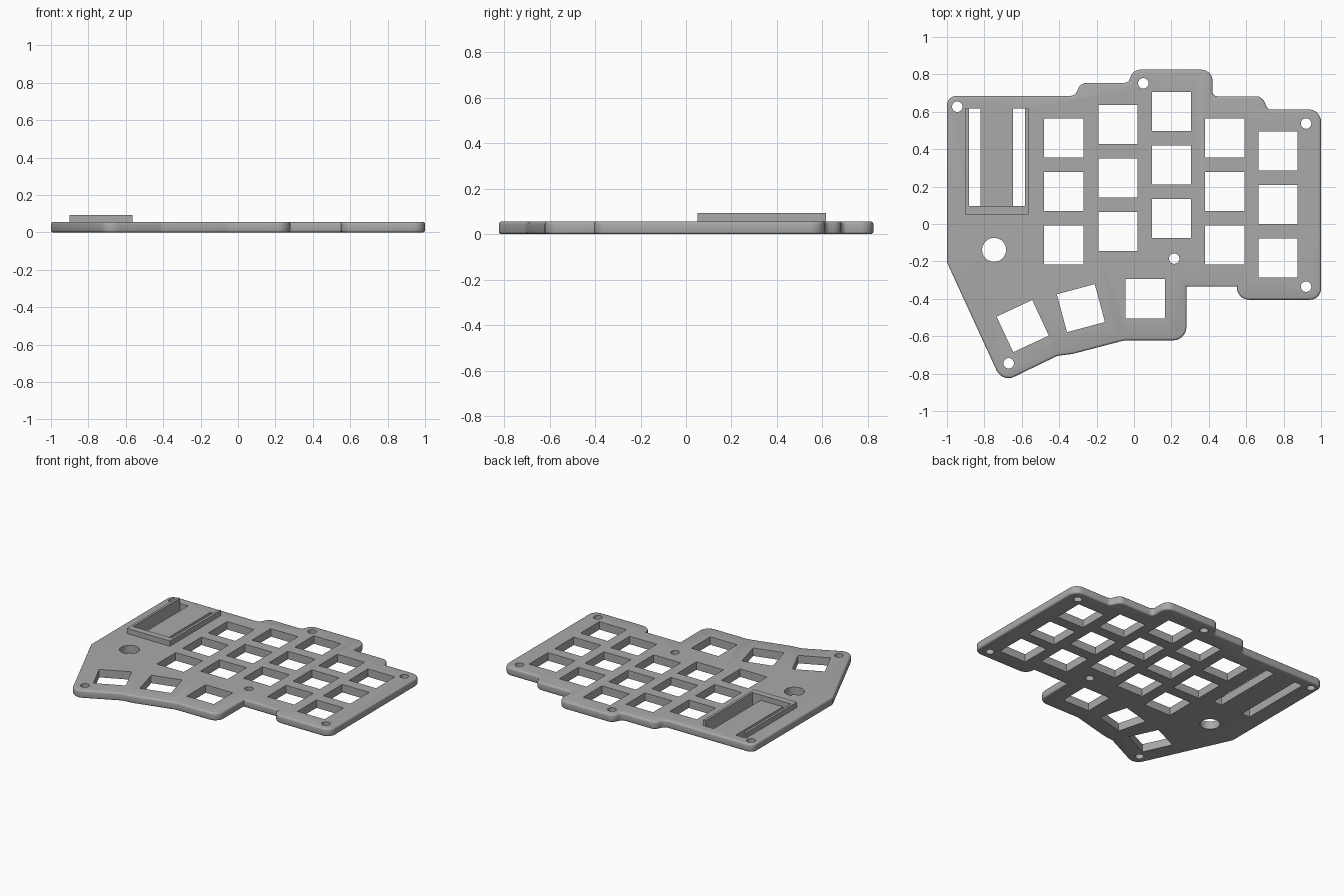
import bpy, bmesh, math
from mathutils import Vector, Matrix

if "Cube" in bpy.data.objects:
    bpy.data.objects.remove(bpy.data.objects["Cube"])

THICK, BEVEL = 0.056, 0.012

grey = bpy.data.materials.new("grey_plastic")
grey.use_nodes = True
grey.diffuse_color = (0.4, 0.4, 0.4, 1)
grey.node_tree.nodes["Principled BSDF"].inputs["Base Color"].default_value = (0.4, 0.4, 0.4, 1)


def make_object(name, bm):
    bmesh.ops.recalc_face_normals(bm, faces=bm.faces[:])
    mesh = bpy.data.meshes.new(name)
    bm.to_mesh(mesh)
    bm.free()
    mesh.materials.append(grey)
    obj = bpy.data.objects.new(name, mesh)
    bpy.context.collection.objects.link(obj)
    return obj


def prism(bm, points, z0, z1):
    """Extrude a flat outline between two heights."""
    face = bm.faces.new([bm.verts.new((x, y, z0)) for x, y in points])
    top = bmesh.ops.extrude_face_region(bm, geom=[face])["geom"]
    verts = [g for g in top if isinstance(g, bmesh.types.BMVert)]
    bmesh.ops.translate(bm, verts=verts, vec=(0, 0, z1 - z0))


def rounded(corners, steps=7):
    """Replace each (x, y, radius) corner with a tangent arc."""
    out = []
    for i, (x, y, r) in enumerate(corners):
        p = Vector((x, y))
        a = (Vector(corners[i - 1][:2]) - p).normalized()
        b = (Vector(corners[(i + 1) % len(corners)][:2]) - p).normalized()
        if r == 0:
            out.append(p)
            continue
        half = a.angle(b) / 2
        centre = p + (a + b).normalized() * r / math.sin(half)
        start = p + a * r / math.tan(half) - centre
        end = p + b * r / math.tan(half) - centre
        sweep = start.angle_signed(end)
        for k in range(steps + 1):
            out.append(centre + Matrix.Rotation(-sweep * k / steps, 2) @ start)
    return out


def square(x, y, size, degrees=0):
    turn = Matrix.Rotation(math.radians(degrees), 2)
    h = size / 2
    return [Vector((x, y)) + turn @ Vector(c) for c in ((-h, -h), (h, -h), (h, h), (-h, h))]


def circle(x, y, r, n=32):
    return [(x + r * math.cos(math.tau * k / n), y + r * math.sin(math.tau * k / n)) for k in range(n)]


def rect(x0, x1, y0, y1):
    return [(x0, y0), (x1, y0), (x1, y1), (x0, y1)]


# Plate with stepped outline and softened rims
outline = rounded([
    (-1, 0.685, 0.05), (-0.315, 0.685, 0.04), (-0.285, 0.755, 0.05),
    (-0.03, 0.755, 0.03), (-0.005, 0.825, 0.055), (0.42, 0.825, 0.06),
    (0.42, 0.683, 0.025), (0.685, 0.683, 0.05), (0.715, 0.612, 0.03),
    (1, 0.612, 0.065), (1, -0.405, 0.06), (0.55, -0.405, 0.065),
    (0.55, -0.335, 0), (0.28, -0.335, 0), (0.28, -0.622, 0.07),
    (-0.05, -0.622, 0.15), (-0.33, -0.695, 0), (-0.41, -0.705, 0.05),
    (-0.705, -0.848, 0.07), (-1, -0.205, 0)])
bm = bmesh.new()
prism(bm, outline, 0, THICK)
rims = [e for e in bm.edges if abs(e.verts[0].co.z - e.verts[1].co.z) < 1e-5]
bmesh.ops.bevel(bm, geom=rims, offset=BEVEL, segments=3, profile=0.5, affect='EDGES')
plate = make_object("switch_plate", bm)

# Openings: key grid, angled thumb keys, screw holes, knob hole, header slots
columns = [(-0.375, 0.46), (-0.085, 0.532), (0.2, 0.602), (0.485, 0.46), (0.77, 0.39)]
openings = [square(x, y - 0.286 * row, 0.21) for x, y in columns for row in range(3)]
openings += [square(0.06, -0.4, 0.21), square(-0.284, -0.45, 0.21, 15), square(-0.595, -0.546, 0.21, 25)]
for x, y in [(-0.945, 0.627), (0.05, 0.752), (0.92, 0.537), (0.92, -0.335), (0.215, -0.185), (-0.67, -0.745)]:
    openings.append(circle(x, y, 0.028))
openings.append(circle(-0.748, -0.138, 0.064, 48))
openings += [rect(-0.883, -0.82, 0.095, 0.617), rect(-0.648, -0.583, 0.095, 0.617)]
bm = bmesh.new()
for points in openings:
    prism(bm, points, -0.1, 0.2)
cutter = make_object("opening_cutter", bm)
cutter.hide_render = True

cut = plate.modifiers.new("openings", 'BOOLEAN')
cut.operation = 'DIFFERENCE'
cut.solver = 'EXACT'
cut.object = cutter
bpy.context.view_layer.objects.active = plate
plate.select_set(True)
bpy.ops.object.modifier_apply(modifier=cut.name)
bpy.data.objects.remove(cutter)
bpy.ops.object.shade_smooth_by_angle(angle=math.radians(35))

# Raised three-sided wall around the controller bay
bm = bmesh.new()
prism(bm, [(-0.9, 0.05), (-0.565, 0.05), (-0.565, 0.617), (-0.583, 0.617), (-0.583, 0.095),
           (-0.883, 0.095), (-0.883, 0.617), (-0.9, 0.617)], THICK, 0.093)
make_object("controller_bay_wall", bm)
